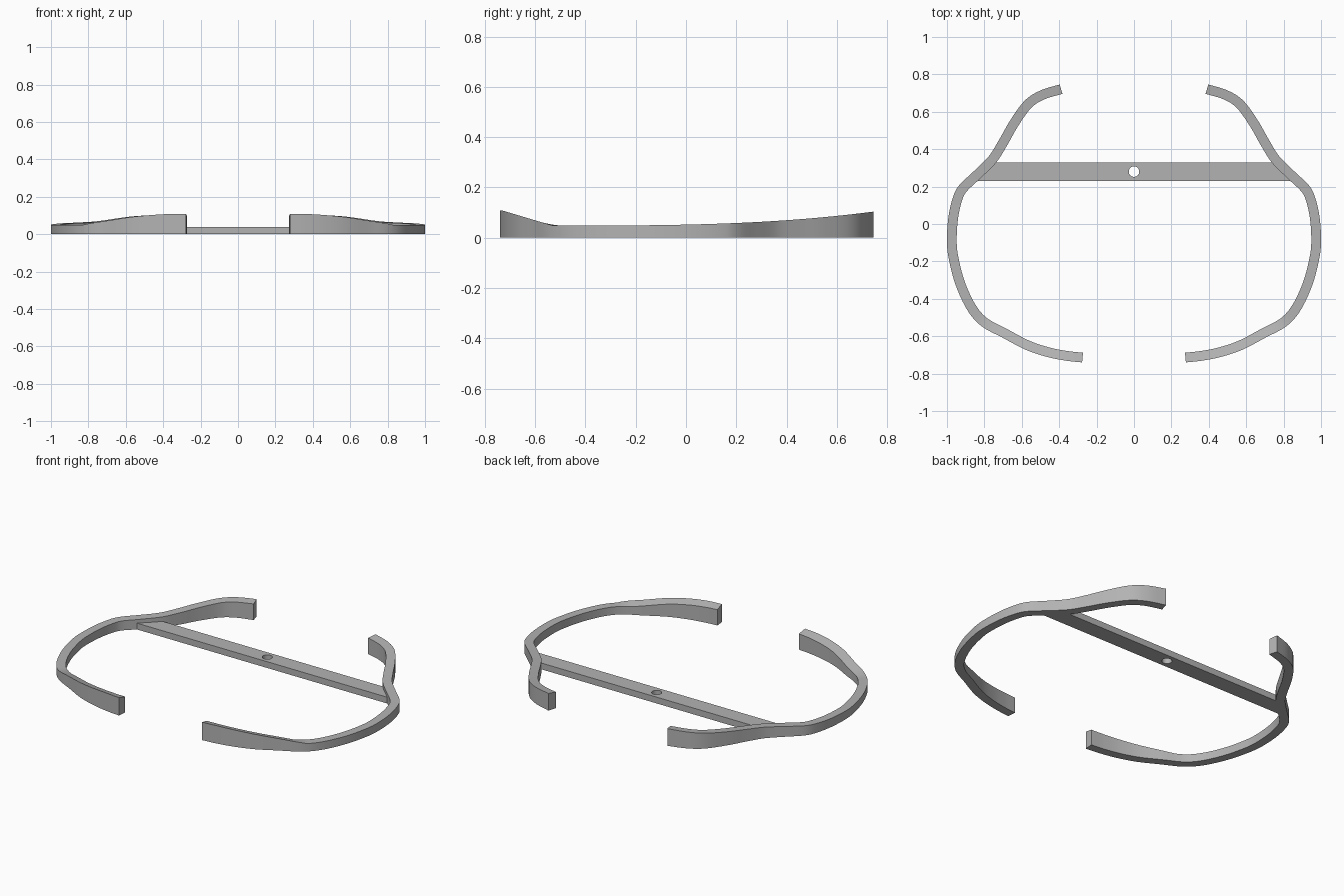
import bpy
import bmesh
import math
from mathutils import Vector

cube = bpy.data.objects.get("Cube")
if cube:
    bpy.data.objects.remove(cube, do_unlink=True)

grey = bpy.data.materials.new("plain_grey")
grey.use_nodes = True
GREY = (0.45, 0.45, 0.45, 1)
grey.diffuse_color = GREY
grey.node_tree.nodes["Principled BSDF"].inputs["Base Color"].default_value = GREY

HALF_WIDTH = 0.026
PATH = [(0.275, -0.714), (0.36, -0.705), (0.46, -0.685), (0.57, -0.648), (0.69, -0.585),
        (0.80, -0.525), (0.87, -0.445), (0.93, -0.315), (0.965, -0.18), (0.974, -0.09),
        (0.967, 0.03), (0.945, 0.13), (0.915, 0.19), (0.84, 0.262), (0.757, 0.345),
        (0.70, 0.435), (0.64, 0.54), (0.567, 0.64), (0.49, 0.69), (0.39, 0.721)]


def spline(points, steps=6):
    """Smooth curve through the points, with end points reflected."""
    p = [Vector(q) for q in points]
    p = [2 * p[0] - p[1]] + p + [2 * p[-1] - p[-2]]
    out = []
    for a, b, c, d in zip(p, p[1:], p[2:], p[3:]):
        for i in range(steps):
            t = i / steps
            out.append(b + 0.5 * t * (c - a + t * (2 * a - 5 * b + 4 * c - d
                                                   + t * (3 * (b - c) + d - a))))
    return out + [p[-2]]


def top_height(y):
    """Upper edge: steep rise to the front, gentle rise to the back."""
    if y < -0.53:
        return min(0.108, 0.048 + 0.3 * (-0.53 - y))
    return 0.048 + 0.055 * ((y + 0.53) / 1.27) ** 3


def smooth(obj):
    bpy.ops.object.select_all(action='DESELECT')
    obj.select_set(True)
    bpy.context.view_layer.objects.active = obj
    bpy.ops.object.shade_smooth_by_angle(angle=math.radians(30))


# Curved side arms, swept as a rectangular section
def make_arm(name, side):
    line = spline(PATH)
    bm = bmesh.new()
    rings = []
    for i, c in enumerate(line):
        t = (line[min(i + 1, len(line) - 1)] - line[max(i - 1, 0)]).normalized()
        n = Vector((t.y, -t.x)) * HALF_WIDTH
        a, b = c + n, c - n
        rings.append([bm.verts.new((side * q.x, q.y, z)) for q, z in
                      ((a, 0), (a, top_height(a.y)), (b, top_height(b.y)), (b, 0))])
    for r, s in zip(rings, rings[1:]):
        for k in range(4):
            m = (k + 1) % 4
            bm.faces.new((r[k], r[m], s[m], s[k]))
    bm.faces.new(rings[0])
    bm.faces.new(rings[-1])
    bmesh.ops.recalc_face_normals(bm, faces=bm.faces)
    mesh = bpy.data.meshes.new(name)
    bm.to_mesh(mesh)
    bm.free()
    mesh.materials.append(grey)
    obj = bpy.data.objects.new(name, mesh)
    bpy.context.collection.objects.link(obj)
    smooth(obj)


make_arm("left_arm", 1)
make_arm("right_arm", -1)

# Cross bar with a round hole, as a filled and extruded profile
BAR_HEIGHT = 0.038
profile = bpy.data.curves.new("cross_bar_profile", 'CURVE')
profile.dimensions = '2D'
profile.fill_mode = 'BOTH'
profile.extrude = BAR_HEIGHT / 2
outline = [(-0.87, 0.23), (0.87, 0.23), (0.77, 0.33), (-0.77, 0.33)]
hole = [(0.028 * math.cos(k * math.tau / 32), 0.28 + 0.028 * math.sin(k * math.tau / 32))
        for k in range(32)]
for loop in (outline, hole):
    s = profile.splines.new('POLY')
    s.points.add(len(loop) - 1)
    for pt, (x, y) in zip(s.points, loop):
        pt.co = (x, y, 0, 1)
    s.use_cyclic_u = True
profile.materials.append(grey)
bar = bpy.data.objects.new("cross_bar", profile)
bar.location.z = BAR_HEIGHT / 2
bpy.context.collection.objects.link(bar)
bpy.ops.object.select_all(action='DESELECT')
bar.select_set(True)
bpy.context.view_layer.objects.active = bar
bpy.ops.object.convert(target='MESH')
smooth(bpy.context.view_layer.objects.active)
